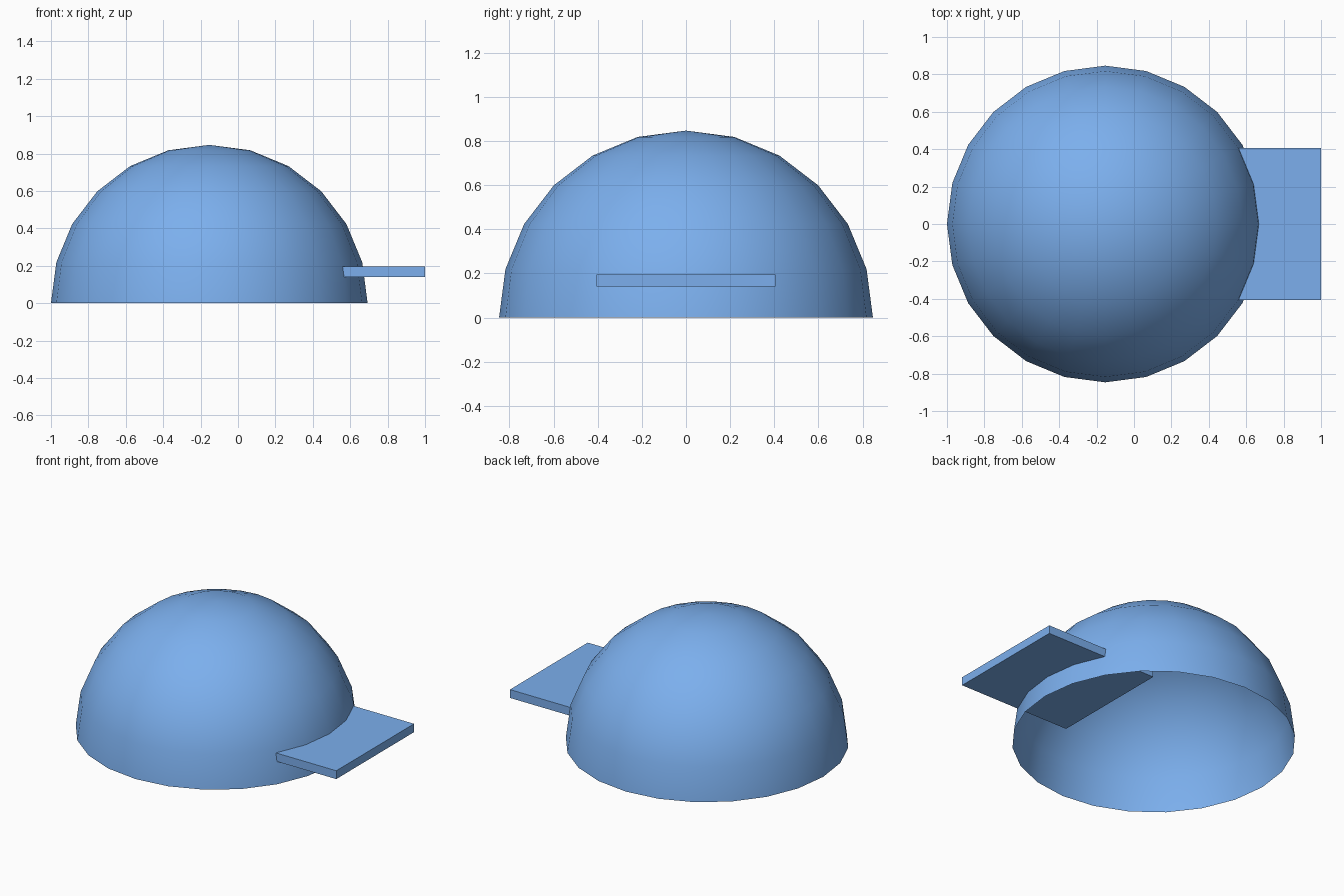
import bpy
import bmesh

if "Cube" in bpy.data.objects:
    bpy.data.objects.remove(bpy.data.objects["Cube"])

RADIUS = 0.8465
CENTRE_X = -1 + RADIUS

blue = bpy.data.materials.new("blue")
blue.diffuse_color = (0.20, 0.43, 0.85, 1)
blue.use_nodes = True
blue.node_tree.nodes["Principled BSDF"].inputs["Base Color"].default_value = blue.diffuse_color


def add_object(name, bm):
    mesh = bpy.data.meshes.new(name)
    bm.to_mesh(mesh)
    bm.free()
    mesh.materials.append(blue)
    obj = bpy.data.objects.new(name, mesh)
    bpy.context.collection.objects.link(obj)
    return obj


# Crown: open hemispherical shell, smooth shaded
bm = bmesh.new()
bmesh.ops.create_uvsphere(bm, u_segments=24, v_segments=12, radius=RADIUS)
lower = [v for v in bm.verts if v.co.z < -0.01]
bmesh.ops.delete(bm, geom=lower, context='VERTS')
bmesh.ops.translate(bm, verts=bm.verts, vec=(CENTRE_X, 0, 0))
for face in bm.faces:
    face.smooth = True
add_object("crown", bm)

# Brim: square plate pushed through the crown wall, reaching well inside
x0, x1, half_width, z0, z1 = 0.19, 1.0, 0.405, 0.14, 0.195
bm = bmesh.new()
bmesh.ops.create_cube(bm, size=1)
bmesh.ops.scale(bm, verts=bm.verts, vec=(x1 - x0, 2 * half_width, z1 - z0))
bmesh.ops.translate(bm, verts=bm.verts, vec=((x0 + x1) / 2, 0, (z0 + z1) / 2))
add_object("brim", bm)
